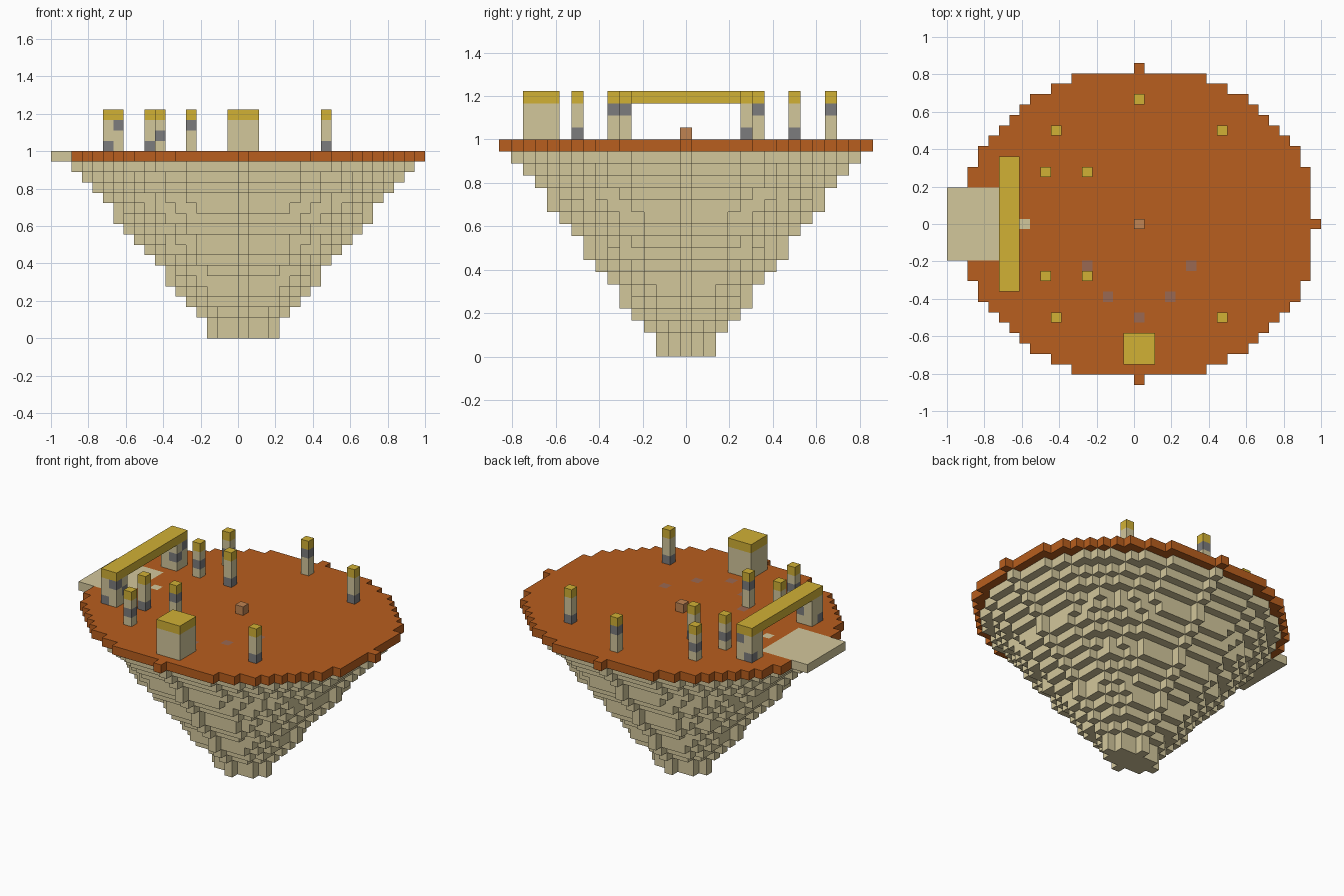
import bpy, bmesh, math
from mathutils import Vector

if "Cube" in bpy.data.objects:
    bpy.data.objects.remove(bpy.data.objects["Cube"])

V = 1 / 18                      # block size
TOP = 17                        # index of the ground layer

# Colours
NAMES = ["sandstone", "earth", "gold", "grey_stone", "worn_earth", "pale_earth"]
RGB = [(0.65, 0.57, 0.33), (0.48, 0.112, 0.013), (0.64, 0.44, 0.036),
       (0.20, 0.20, 0.205), (0.32, 0.14, 0.085), (0.53, 0.23, 0.085)]
MATS = []
for name, rgb in zip(NAMES, RGB):
    m = bpy.data.materials.new(name)
    m.diffuse_color = (*rgb, 1)
    m.use_nodes = True
    m.node_tree.nodes["Principled BSDF"].inputs["Base Color"].default_value = m.diffuse_color
    MATS.append(m)
SAND, EARTH, GOLD, GREY, WORN, PALE = range(6)

cells = {}                      # (i, j, k) -> (part, colour)


def fill(part, xs, ys, zs, colour):
    for i in xs:
        for j in ys:
            for k in zs:
                cells[i, j, k] = (part, colour)


def ellipse(part, k, rx, ry, colour):
    for j in range(-ry, ry + 1):
        w = int(rx * math.sqrt(max(0, 1 - (j / ry) ** 2)) + 1e-6)
        fill(part, range(-w, w + 1), [j], [k], colour)


# Tapering rock under a flat ground disc, whole-block radii per layer
for k in range(TOP + 1):
    rx, ry = 3 + 14 * k // TOP, 2 + 13 * k // TOP
    if k < TOP:
        ellipse("rock_base", k, rx, ry, SAND)
    else:
        ellipse("ground_disc", k, rx, ry, EARTH)

# Worn spots in the ground
for i, j in [(-5, -4), (5, -4), (-3, -7), (3, -7), (0, -9)]:
    fill("ground_disc", [i], [j], [TOP], WORN)

# Entrance platform and a paving stone inside the gate
fill("platform", range(-18, -12), range(-3, 4), [TOP], SAND)
fill("paving_stone", [-11], [0], [TOP], SAND)

# Central stump
fill("stump", [0], [0], [18], PALE)

# Pillars: position and height of the grey band
pillars = [(0, 12, 20), (-8, 9, 19), (8, 9, 18), (-9, 5, 19), (-5, 5, 18),
           (-9, -5, 18), (-5, -5, 20), (-8, -9, 19), (8, -9, 18)]
for n, (i, j, band) in enumerate(pillars):
    part = f"pillar_{n + 1}"
    fill(part, [i], [j], range(18, 21), SAND)
    fill(part, [i], [j], [band], GREY)
    fill(part, [i], [j], [21], GOLD)

# Gate: two legs with grey stones, and a gold lintel
fill("gate_leg_front", [-13, -12], [-6, -5], range(18, 21), SAND)
fill("gate_leg_back", [-13, -12], [5, 6], range(18, 21), SAND)
for i, j, k in [(-13, -6, 18), (-12, -6, 20), (-12, -5, 19),
                (-12, 6, 20), (-12, 5, 19), (-13, 6, 18)]:
    fill("gate_leg_front" if j < 0 else "gate_leg_back", [i], [j], [k], GREY)
fill("gate_lintel", [-13, -12], range(-6, 7), [21], GOLD)

# Shrine block with a gold roof
fill("shrine", range(-1, 2), range(-13, -10), range(18, 21), SAND)
fill("shrine", range(-1, 2), range(-13, -10), [21], GOLD)


# Turn each part's exposed block faces into a mesh
def build(part):
    bm = bmesh.new()
    verts = {}

    def vert(p):
        key = tuple(round(2 * c) for c in p)
        if key not in verts:
            verts[key] = bm.verts.new(p * V)
        return verts[key]

    for c, (owner, colour) in cells.items():
        if owner != part:
            continue
        centre = Vector(c) + Vector((0.5, 0, 0.5))
        for axis in range(3):
            for s in (-1, 1):
                n = [0, 0, 0]
                n[axis] = s
                if (c[0] + n[0], c[1] + n[1], c[2] + n[2]) in cells:
                    continue
                n = Vector(n)
                u = Vector((n.y, n.z, n.x))
                w = n.cross(u)
                ring = [centre + (n + a * u + b * w) / 2
                        for a, b in ((-1, -1), (1, -1), (1, 1), (-1, 1))]
                bm.faces.new([vert(p) for p in ring]).material_index = colour
    mesh = bpy.data.meshes.new(part)
    bm.to_mesh(mesh)
    bm.free()
    for m in MATS:
        mesh.materials.append(m)
    bpy.context.collection.objects.link(bpy.data.objects.new(part, mesh))


for part in dict.fromkeys(owner for owner, _ in cells.values()):
    build(part)
